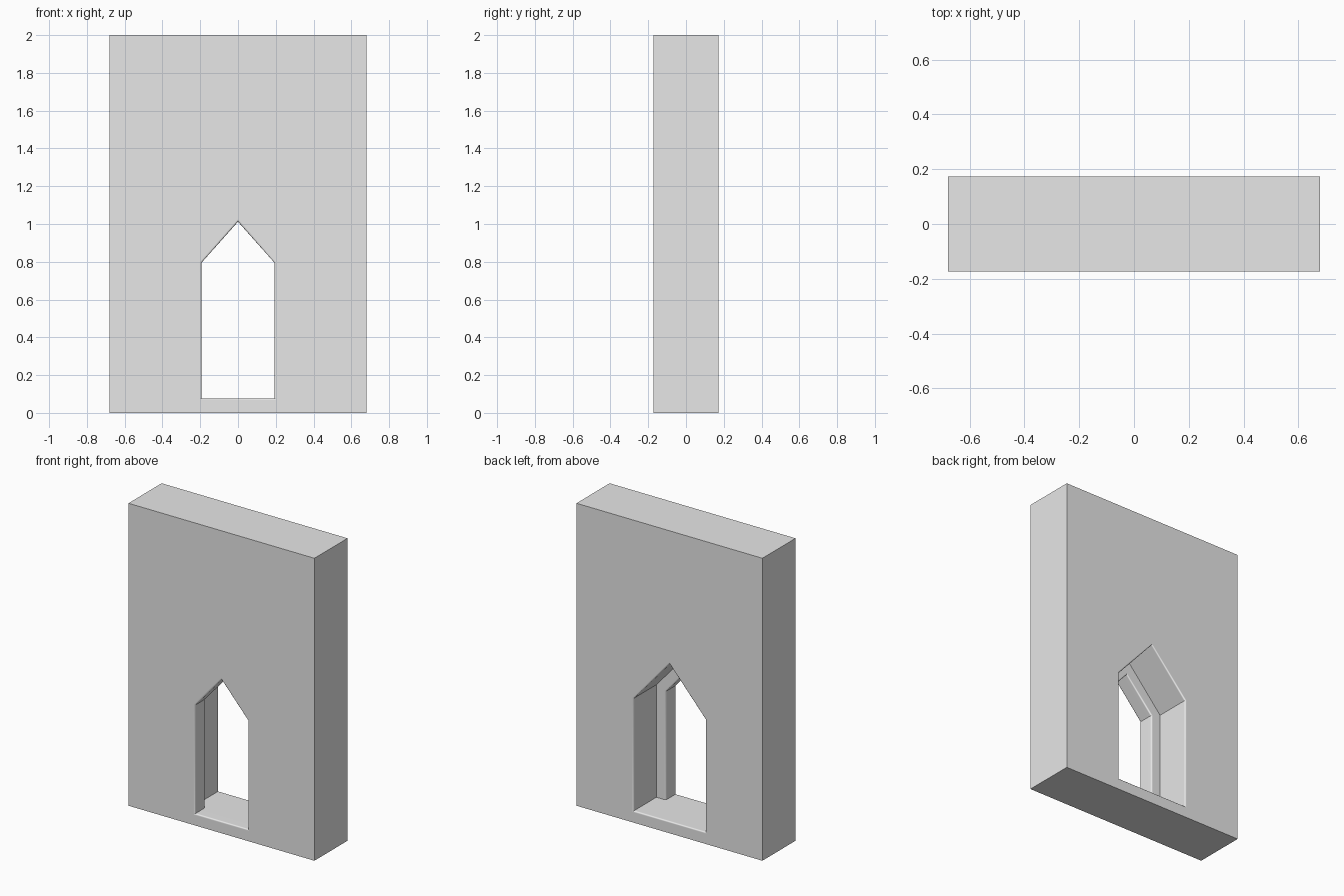
import bpy, bmesh, math

cube = bpy.data.objects.get("Cube")
if cube:
    bpy.data.objects.remove(cube, do_unlink=True)

HALF_X, HALF_Y, HEIGHT = 0.68, 0.173, 2.0
STEP_Y = -0.065      # where the narrow passage widens into the recess
RECESS = 0.069       # how much wider the recess is
ROUND = 0.01         # radius of the rounded edges
SEGMENTS = 4

stone = bpy.data.materials.new("grey_stone")
stone.use_nodes = True
stone.diffuse_color = (0.8, 0.8, 0.8, 1)
stone.node_tree.nodes["Principled BSDF"].inputs["Base Color"].default_value = (0.8, 0.8, 0.8, 1)


def opening(y, grow, drop):
    """Pointed doorway outline at depth y, offset outward by grow, sill lowered by drop."""
    half, spring, apex, sill = 0.193, 0.795, 1.012, 0.077
    slope = math.atan2(apex - spring, half)
    shoulder = spring + grow * math.tan((math.pi / 2 - slope) / 2)
    tip = apex + grow / math.cos(slope)
    w, s = half + grow, sill - drop
    return [(-w, y, s), (w, y, s), (w, y, shoulder), (0, y, tip), (-w, y, shoulder)]


def fillet(face_y, direction, base, with_sill):
    """Outlines of a rounded edge, from the flat face into the passage."""
    rings = []
    for i in range(SEGMENTS + 1):
        a = math.pi / 2 * i / SEGMENTS
        out = ROUND * (1 - math.sin(a))
        y = face_y + direction * ROUND * (1 - math.cos(a))
        rings.append(opening(y, base + out, out if with_sill else 0))
    return rings


# Doorway cutter: front edge, narrow passage, stepped edge, recess, back edge
rings = [opening(-0.3, ROUND, ROUND)]
rings += fillet(-HALF_Y, 1, 0, True)
rings += reversed(fillet(STEP_Y, -1, 0, False))
rings += [opening(STEP_Y, RECESS, 0)]
rings += reversed(fillet(HALF_Y, -1, RECESS, True))
rings += [opening(0.3, RECESS + ROUND, ROUND)]

bm = bmesh.new()
loops = [[bm.verts.new(p) for p in ring] for ring in rings]
for a, b in zip(loops, loops[1:]):
    for i in range(len(a)):
        j = (i + 1) % len(a)
        bm.faces.new((a[i], a[j], b[j], b[i]))
bm.faces.new(loops[0])
bm.faces.new(loops[-1])
bmesh.ops.remove_doubles(bm, verts=bm.verts, dist=1e-6)
bmesh.ops.recalc_face_normals(bm, faces=bm.faces)
mesh = bpy.data.meshes.new("doorway_cutter")
bm.to_mesh(mesh)
bm.free()
cutter = bpy.data.objects.new("doorway_cutter", mesh)
cutter.hide_render = True
bpy.context.collection.objects.link(cutter)

# Wall slab
bpy.ops.mesh.primitive_cube_add(size=1, location=(0, 0, HEIGHT / 2))
wall = bpy.context.object
wall.name = "doorway_wall"
wall.scale = (2 * HALF_X, 2 * HALF_Y, HEIGHT)
bpy.ops.object.transform_apply(location=True, rotation=False, scale=True)
wall.data.materials.append(stone)
cutter.data.materials.append(stone)

# Cut the doorway through the wall
cut = wall.modifiers.new("doorway", 'BOOLEAN')
cut.operation = 'DIFFERENCE'
cut.solver = 'EXACT'
cut.object = cutter
bpy.ops.object.modifier_apply(modifier=cut.name)
bpy.data.objects.remove(cutter, do_unlink=True)

# Smooth rounded edges, flat large faces
bpy.ops.object.shade_smooth_by_angle(angle=math.radians(30))
weighted = wall.modifiers.new("flat_faces", 'WEIGHTED_NORMAL')
weighted.keep_sharp = True
